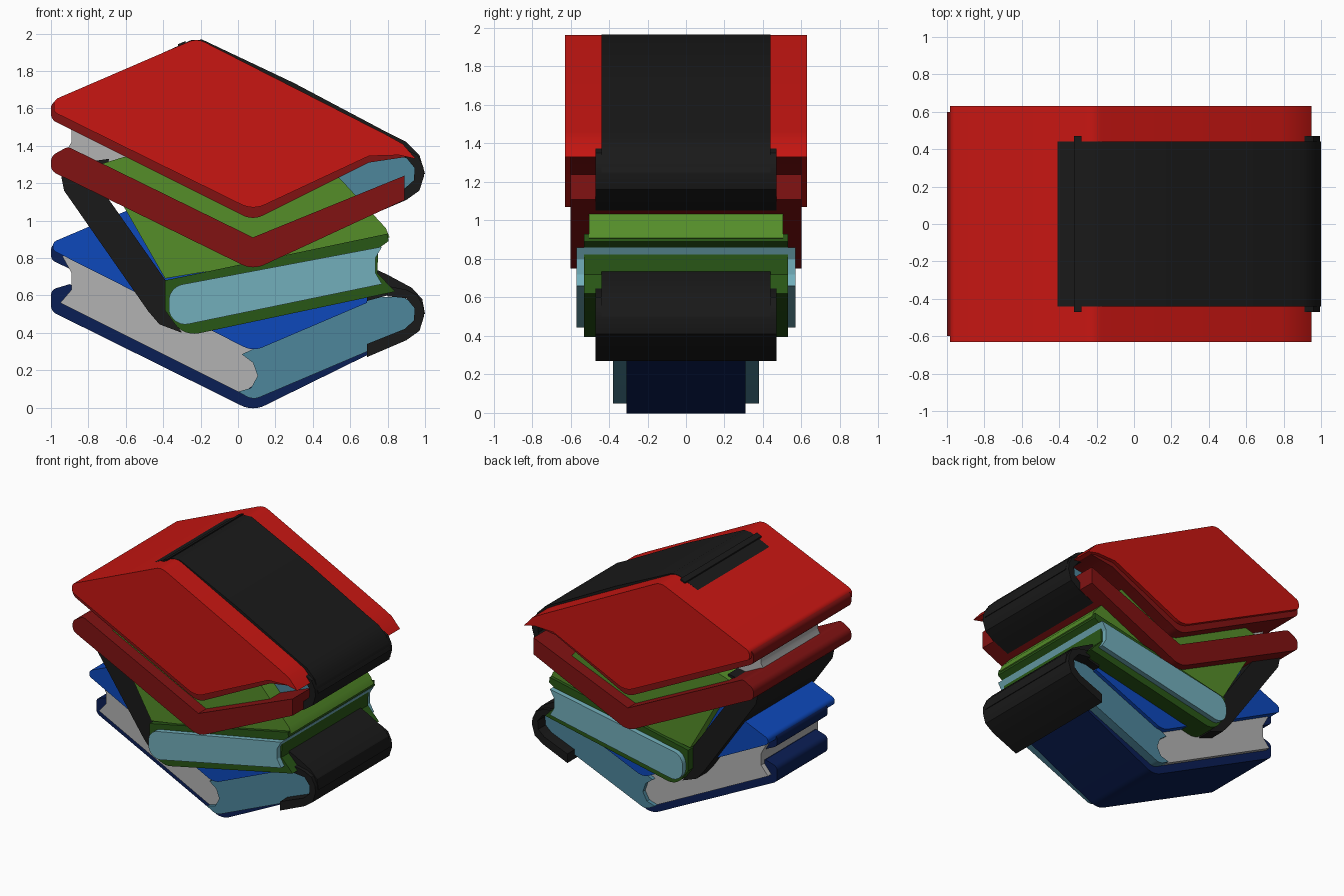
import bpy, bmesh, math
from mathutils import Vector

if "Cube" in bpy.data.objects:
    bpy.data.objects.remove(bpy.data.objects["Cube"])


def material(name, rgb):
    m = bpy.data.materials.new(name)
    m.diffuse_color = (*rgb, 1)
    m.use_nodes = True
    m.node_tree.nodes["Principled BSDF"].inputs["Base Color"].default_value = m.diffuse_color
    return m


RED = material("red", (0.58, 0.008, 0.006))
DARK_RED = material("dark_red", (0.22, 0.006, 0.006))
BLACK = material("black", (0.01, 0.01, 0.01))
GREEN = material("green", (0.09, 0.27, 0.022))
DARK_GREEN = material("dark_green", (0.022, 0.095, 0.008))
BLUE = material("blue", (0.004, 0.065, 0.5))
NAVY = material("navy", (0.003, 0.013, 0.09))
TEAL = material("teal", (0.075, 0.24, 0.33))
PALE_TEAL = material("pale_teal", (0.17, 0.43, 0.5))
PAPER = material("paper", (0.45, 0.45, 0.45))


def outline(points, steps=6):
    """Turn (x, z) and (x, z, radius) corners into a rounded outline."""
    result = []
    n = len(points)
    for i, p in enumerate(points):
        c = Vector(p[:2])
        if len(p) == 2:
            result.append(c)
            continue
        a = Vector(points[i - 1][:2]) - c
        b = Vector(points[(i + 1) % n][:2]) - c
        half = a.angle(b) / 2
        d = min(p[2] / math.tan(half), a.length * 0.48, b.length * 0.48)
        r = d * math.tan(half)
        a.normalize()
        b.normalize()
        centre = c + (a + b).normalized() * (r / math.sin(half))
        start, end = c + a * d - centre, c + b * d - centre
        for k in range(steps + 1):
            v = start.lerp(end, k / steps)
            result.append(centre + v.normalized() * r)
    return result


def slab(name, points, depth, mat, dz=0.0):
    """Extrude a front outline symmetrically along y."""
    bm = bmesh.new()
    face = bm.faces.new([bm.verts.new((p.x, -depth, p.y + dz)) for p in outline(points)])
    ext = bmesh.ops.extrude_face_region(bm, geom=[face])
    bmesh.ops.translate(bm, vec=(0, 2 * depth, 0),
                        verts=[g for g in ext["geom"] if isinstance(g, bmesh.types.BMVert)])
    bmesh.ops.recalc_face_normals(bm, faces=bm.faces)
    me = bpy.data.meshes.new(name)
    bm.to_mesh(me)
    bm.free()
    me.materials.append(mat)
    ob = bpy.data.objects.new(name, me)
    bpy.context.collection.objects.link(ob)
    bpy.context.view_layer.objects.active = ob
    bpy.ops.object.select_all(action='DESELECT')
    ob.select_set(True)
    bpy.ops.object.shade_smooth_by_angle(angle=math.radians(30))


# Bottom book
slab("bottom_book_lower_cover",
     [(-1, .63, .04), (-.9, .66), (.08, .25), (.69, .42), (.69, .28), (.08, -.02, .14), (-1, .515, .05)],
     .31, NAVY)
slab("bottom_book_upper_cover_edge",
     [(-1, .87, .04), (-.2, 1.15), (.7, .6), (.08, .27), (-1, .79, .04)], .31, NAVY)
slab("bottom_book_pages",
     [(-.94, .81), (-.89, .72), (-.89, .63), (-.95, .56), (.02, .075), (.2, .2), (.08, .36), (-.3, .8)],
     .35, PAPER)
slab("bottom_book_page_end",
     [(.02, .285), (.69, .59), (.95, .59, .09), (.95, .41, .1), (.08, .04, .08), (0, .085),
      (.07, .105), (.105, .17), (.08, .24)], .38, TEAL)
slab("bottom_book_top_cover",
     [(-.99, .885, .04), (-.2, 1.22), (.69, .8), (.69, .56), (.08, .30, .12), (-.99, .84, .03)],
     .41, BLUE)

# Curved spines of the bottom and top books
for name, dz in (("bottom_book_spine", -.75), ("top_book_spine", 0)):
    slab(name, [(.80, 1.40), (.90, 1.38), (.96, 1.35), (.99, 1.29), (.995, 1.24), (.97, 1.16),
                (.90, 1.11), (.69, 1.02), (.69, 1.09), (.89, 1.17), (.94, 1.215), (.945, 1.28),
                (.90, 1.335), (.80, 1.345)], .47, BLACK, dz)
slab("bottom_book_spine_wrap",
     [(.69, .76), (.80, .71), (.93, .64), (.985, .58), (1, .50), (.97, .50), (.92, .58), (.8, .6), (.69, .57)],
     .44, BLACK)

# Middle book
slab("middle_book_spine",
     [(-.945, 1.235), (-.90, 1.30), (-.69, 1.33), (-.71, 1.14), (-.38, .67), (-.38, .53),
      (-.30, .40), (-.42, .445), (-.48, .515), (-.93, 1.16)], .47, BLACK)
slab("middle_book_top_cover",
     [(-.39, .69), (-.74, 1.30), (-.61, 1.34), (.5, 1.27), (.55, 1.22), (.79, .96), (.81, .91), (.75, .88)],
     .505, GREEN)
slab("middle_book_edge_cover",
     [(-.39, .68), (.80, .93), (.805, .89), (.75, .85), (.745, .72), (.84, .62), (-.29, .38, .15), (-.39, .52)],
     .53, DARK_GREEN)
slab("middle_book_page_end",
     [(-.37, .645, .09), (.77, .86), (.735, .80), (.735, .72), (.77, .66), (-.37, .425, .09)],
     .57, PALE_TEAL)

# Top book
slab("top_book_pages",
     [(-.93, 1.56), (-.89, 1.48), (-.89, 1.42), (-.93, 1.35), (.05, .9), (.1, 1), (.05, 1.1)], .35, PAPER)
slab("top_book_page_end",
     [(.02, 1.1), (.75, 1.345), (.95, 1.345, .09), (.95, 1.17, .09), (.08, .86), (.1, 1)], .38, TEAL)
slab("top_book_lower_cover",
     [(-1, 1.345, .05), (-.91, 1.395, .04), (.08, .91), (.89, 1.24), (.89, 1.11), (.08, .735, .14),
      (-1, 1.265, .05)], .60, DARK_RED)
slab("top_book_cover_edge",
     [(-1, 1.63, .04), (-.2, 1.9), (.9, 1.34), (.7, 1.31), (.08, 1.0, .12), (-1, 1.54, .05)], .60, DARK_RED)
slab("top_book_top_cover",
     [(-.985, 1.645, .04), (-.22, 1.975, .1), (.79, 1.46), (.88, 1.41), (.95, 1.33), (.86, 1.35), (.70, 1.345),
      (.08, 1.055, .14), (-.985, 1.58, .03)], .63, RED)
slab("top_book_spine_wrap",
     [(-.41, 1.893), (-.25, 1.965), (-.19, 1.967), (.30, 1.735), (.80, 1.47), (.90, 1.42), (.97, 1.35),
      (1, 1.25), (.97, 1.25), (.9, 1.35), (.7, 1.4), (-.2, 1.85)], .44, BLACK)
slab("top_book_hinge_ridge",
     [(-.32, 1.90), (-.32, 1.943), (-.28, 1.96), (-.28, 1.90)], .47, BLACK)
